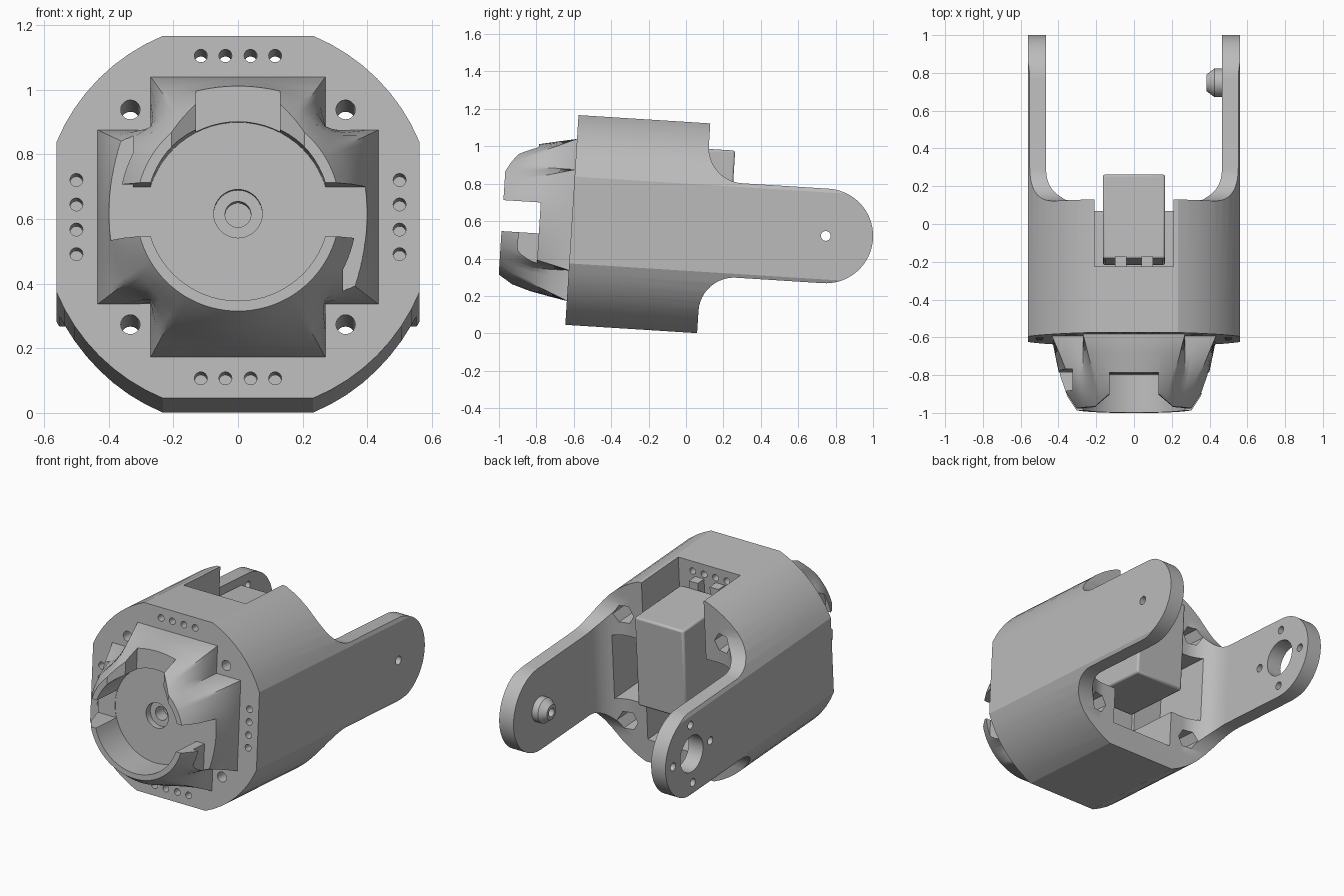
import bpy, bmesh
from math import sin, cos, pi, radians, atan2
from mathutils import Matrix

cube = bpy.data.objects.get("Cube")
if cube:
    bpy.data.objects.remove(cube, do_unlink=True)

grey = bpy.data.materials.new("plain grey")
grey.use_nodes = True
grey.diffuse_color = (0.5, 0.5, 0.5, 1)
grey.node_tree.nodes["Principled BSDF"].inputs["Base Color"].default_value = (0.5, 0.5, 0.5, 1)


def loft(name, rings):
    """Closed solid through rings that share a point count."""
    bm = bmesh.new()
    loops = [[bm.verts.new(p) for p in ring] for ring in rings]
    n = len(loops[0])
    for a, b in zip(loops, loops[1:]):
        for i in range(n):
            j = (i + 1) % n
            bm.faces.new((a[i], a[j], b[j], b[i]))
    bm.faces.new(loops[0])
    bm.faces.new(loops[-1])
    bmesh.ops.recalc_face_normals(bm, faces=bm.faces)
    mesh = bpy.data.meshes.new(name)
    bm.to_mesh(mesh)
    bm.free()
    mesh.materials.append(grey)
    ob = bpy.data.objects.new(name, mesh)
    bpy.context.collection.objects.link(ob)
    return ob


def prism(name, pts, axis, lo, hi):
    """Extrude a 2D outline along an axis."""
    place = {"x": lambda a, b, h: (h, a, b),
             "y": lambda a, b, h: (a, h, b),
             "z": lambda a, b, h: (a, b, h)}[axis]
    return loft(name, [[place(a, b, h) for a, b in pts] for h in (lo, hi)])


def box(x0, x1, y0, y1, z0, z1, name="cutter"):
    return prism(name, [(x0, y0), (x1, y0), (x1, y1), (x0, y1)], "z", z0, z1)


def arc(cx, cy, r, start, end, n=12):
    return [(cx + r * cos(radians(start + (end - start) * i / n)),
             cy + r * sin(radians(start + (end - start) * i / n))) for i in range(n + 1)]


def rod(axis, cx, cy, r, lo, hi, n=24):
    return prism("cutter", arc(cx, cy, r, 0, 360, n)[:-1], axis, lo, hi)


def apply_boolean(ob, tool, operation="DIFFERENCE"):
    mod = ob.modifiers.new("boolean", "BOOLEAN")
    mod.operation, mod.solver, mod.object = operation, "EXACT", tool
    bpy.context.view_layer.objects.active = ob
    bpy.ops.object.modifier_apply(modifier=mod.name)
    bpy.data.objects.remove(tool, do_unlink=True)


SIDES = (-1, 1)
BACK, ARM_END, ARM_HALF = 0.706, 1.36, 0.253
HALF = 0.562

# Housing: a round bar with four flats, long enough to hold the arms
corner = arc(0, 0, 0.608, 22.5, 67.5, 8)
outline = []
for k in range(4):
    c, s = round(cos(k * pi / 2)), round(sin(k * pi / 2))
    outline += [(c * x - s * y, s * x + c * y)
                for x, y in ((min(p, HALF), min(q, HALF)) for p, q in corner)]
housing = prism("housing_with_arms", outline, "y", 0, 1.7)

# Space between the arms, with filleted inner roots
r = 0.17
right = [(0.465, 1.8)] + arc(0.465 - r, BACK + r, r, 0, -90)
apply_boolean(housing, prism("cutter", right + [(-x, y) for x, y in right[::-1]], "z", -1, 1))

# Arm outline above and below, with fillets and a round end
r = 0.19
edge = [(BACK, 1)] + arc(BACK + r, ARM_HALF + r, r, 180, 270)
edge += arc(ARM_END, 0, ARM_HALF, 90, 0, 20) + [(1.9, 0), (1.9, 1)]
for s in SIDES:
    apply_boolean(housing, prism("cutter", [(y, s * z) for y, z in edge], "x", -1, 1))

# Cavity with a slot open to the top and side pockets
apply_boolean(housing, box(-0.21, 0.21, 0.35, 0.9, -0.42, 0.8))
apply_boolean(housing, box(-0.4, 0.4, 0.37, 0.9, -0.2, 0.2))

# Corner screw holes with hexagonal nut pockets
for sx in SIDES:
    for sz in SIDES:
        apply_boolean(housing, rod("y", sx * 0.333, sz * 0.333, 0.03, -0.1, 0.9, 20))
        apply_boolean(housing, rod("y", sx * 0.333, sz * 0.333, 0.06, 0.58, 0.9, 6))

# Rows of small holes around the front plate
for s in SIDES:
    for d in (-0.115, -0.039, 0.039, 0.115):
        deep = 0.4 if s > 0 else 0.15
        apply_boolean(housing, rod("y", d, s * 0.5, 0.02, -0.1, deep, 16))
        apply_boolean(housing, rod("y", s * 0.5, d, 0.02, -0.1, 0.15, 16))

# Pivot hole in one arm, horn opening with four screw holes in the other
apply_boolean(housing, rod("x", ARM_END, 0, 0.026, 0.4, 0.7))
apply_boolean(housing, rod("x", ARM_END, 0, 0.11, -0.7, -0.4, 32))
for k in range(4):
    a = k * pi / 2
    apply_boolean(housing, rod("x", ARM_END + 0.18 * cos(a), 0.18 * sin(a), 0.024, -0.7, -0.4, 16))


# Nose: a cross-shaped foot lofted into a round rim
def cross_radius(a):
    c, s = abs(cos(a)) + 1e-6, abs(sin(a)) + 1e-6
    return max(min(w / c, h / s) for w, h in ((0.27, 0.434), (0.434, 0.27)))


marks = [atan2(z, x) for x, z in ((0.434, 0.27), (0.27, 0.27), (0.27, 0.434))]
angles = sorted([i * pi / 48 for i in range(96)] + [m + k * pi / 2 for m in marks[::2] for k in range(4)])


def nose_ring(y, rim, blend):
    ring = []
    for a in angles:
        d = cross_radius(a) * (1 - blend) + rim * blend
        ring.append((d * cos(a), y, d * sin(a)))
    return ring


nose = loft("socket_nose", [nose_ring(0.01, 0.38, 0), nose_ring(0, 0.38, 0),
                            nose_ring(-0.1, 0.385, 0.4), nose_ring(-0.2, 0.38, 0.75),
                            nose_ring(-0.3, 0.362, 1), nose_ring(-0.372, 0.315, 1)])

# Round socket with a stepped centre hole
for rad, depth in ((0.283, -0.17), (0.075, -0.13), (0.04, -0.05)):
    apply_boolean(nose, rod("y", 0, 0, rad, -0.6, depth, 64))

# Flared notch at the top of the rim
notch = [(0.13, -0.2), (0.13, -0.31), (0.21, -0.375), (0.21, -0.5)]
apply_boolean(nose, prism("cutter", notch + [(-x, y) for x, y in notch[::-1]], "z", 0.15, 0.7))

# Side slots, each turning into a locking channel
for s in SIDES:
    x0, x1 = sorted((s * 0.2, s * 0.7))
    apply_boolean(nose, box(x0, x1, -0.6, -0.172, -0.083, 0.083))
    x0, x1 = sorted((s * 0.325, s * 0.7))
    z0, z1 = sorted((0, -s * 0.26))
    apply_boolean(nose, box(x0, x1, -0.28, -0.172, z0, z1))

# Drive unit in the cavity, with rounded upright edges
motor = box(-0.165, 0.165, 0.4, 0.848, -0.13, 0.425, "drive_unit")
bev = motor.modifiers.new("bevel", "BEVEL")
bev.width, bev.segments = 0.012, 2

# Clips at the front of the slot
clips = [box(min(s * 0.04, s * 0.1), max(s * 0.04, s * 0.1), 0.34, 0.41, 0.3, 0.47,
             ("left" if s > 0 else "right") + "_clip") for s in SIDES]

# Tapered pivot stud inside one arm
stud = loft("pivot_stud", [[(x, y, z) for y, z in arc(ARM_END, 0, rad, 0, 360, 32)[:-1]]
                           for x, rad in ((0.47, 0.075), (0.425, 0.075), (0.385, 0.045))])
apply_boolean(stud, rod("x", ARM_END, 0, 0.026, 0.3, 0.6))

# Shade, then tilt the whole assembly nose up
pose = Matrix.Translation((0, -0.61, 0.606)) @ Matrix.Rotation(radians(-3.6), 4, "X")
for ob in [housing, nose, motor, stud] + clips:
    bpy.ops.object.select_all(action="DESELECT")
    ob.select_set(True)
    bpy.context.view_layer.objects.active = ob
    bpy.ops.object.shade_smooth_by_angle(angle=radians(25))
    ob.matrix_world = pose
